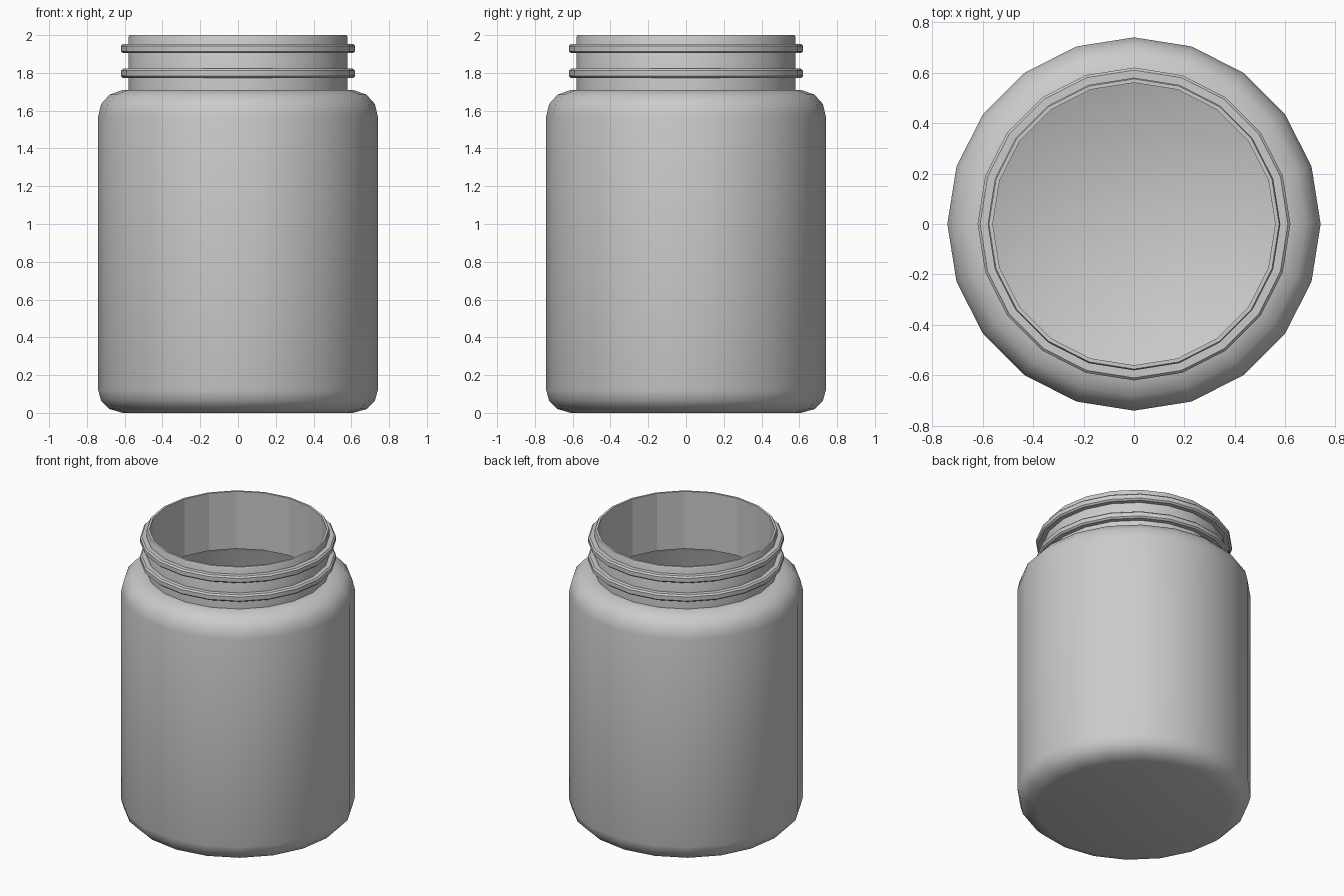
import bpy
from math import cos, sin, pi, radians

SIDES = 20

cube = bpy.data.objects.get("Cube")
if cube:
    bpy.data.objects.remove(cube, do_unlink=True)

grey = bpy.data.materials.new("plain grey")
grey.use_nodes = True
colour = (0.6, 0.6, 0.6, 1)
grey.diffuse_color = colour
grey.node_tree.nodes["Principled BSDF"].inputs["Base Color"].default_value = colour


def lathe(name, profile, closed=False, smooth=True):
    """Spin (radius, height) points around z; profile runs upward on outer walls."""
    n = len(profile)
    verts = [(r * cos(2 * pi * s / SIDES), r * sin(2 * pi * s / SIDES), z)
             for r, z in profile for s in range(SIDES)]
    faces = []
    for i in range(n if closed else n - 1):
        a, b = i * SIDES, (i + 1) % n * SIDES
        for s in range(SIDES):
            t = (s + 1) % SIDES
            faces.append((a + s, a + t, b + t, b + s))
    if not closed:
        # Closed disc at the start, and at the end
        faces.append(tuple(reversed(range(SIDES))))
        faces.append(tuple(range((n - 1) * SIDES, n * SIDES)))
    mesh = bpy.data.meshes.new(name)
    mesh.from_pydata(verts, [], faces)
    mesh.materials.append(grey)
    obj = bpy.data.objects.new(name, mesh)
    bpy.context.collection.objects.link(obj)
    if smooth:
        bpy.ops.object.select_all(action="DESELECT")
        obj.select_set(True)
        bpy.context.view_layer.objects.active = obj
        bpy.ops.object.shade_smooth_by_angle(angle=radians(40))
    return obj


# Jar: outer base, wall, shoulder and neck, then over the rim into the cavity
outer = [(0.61, 0), (0.68, 0.02), (0.725, 0.065), (0.74, 0.12),
         (0.74, 1.57), (0.725, 1.635), (0.68, 1.685), (0.61, 1.71),
         (0.58, 1.71), (0.58, 1.99), (0.575, 2.0)]
inner = [(0.56, 2.0), (0.56, 1.6), (0.66, 1.58), (0.7, 1.52),
         (0.7, 0.12), (0.6, 0.04)]
jar = lathe("jar", outer + inner)

# Inside of the neck stays faceted
for face in jar.data.polygons:
    x, y, z = face.center
    if z > 1.7 and x * face.normal.x + y * face.normal.y < -0.1:
        face.use_smooth = False

# Two raised rings around the neck
for name, z in (("lower_neck_ring", 1.798), ("upper_neck_ring", 1.928)):
    lathe(name, [(0.57, z - 0.024), (0.61, z - 0.024), (0.62, z - 0.014),
                 (0.62, z + 0.014), (0.61, z + 0.024), (0.57, z + 0.024)],
          closed=True)
